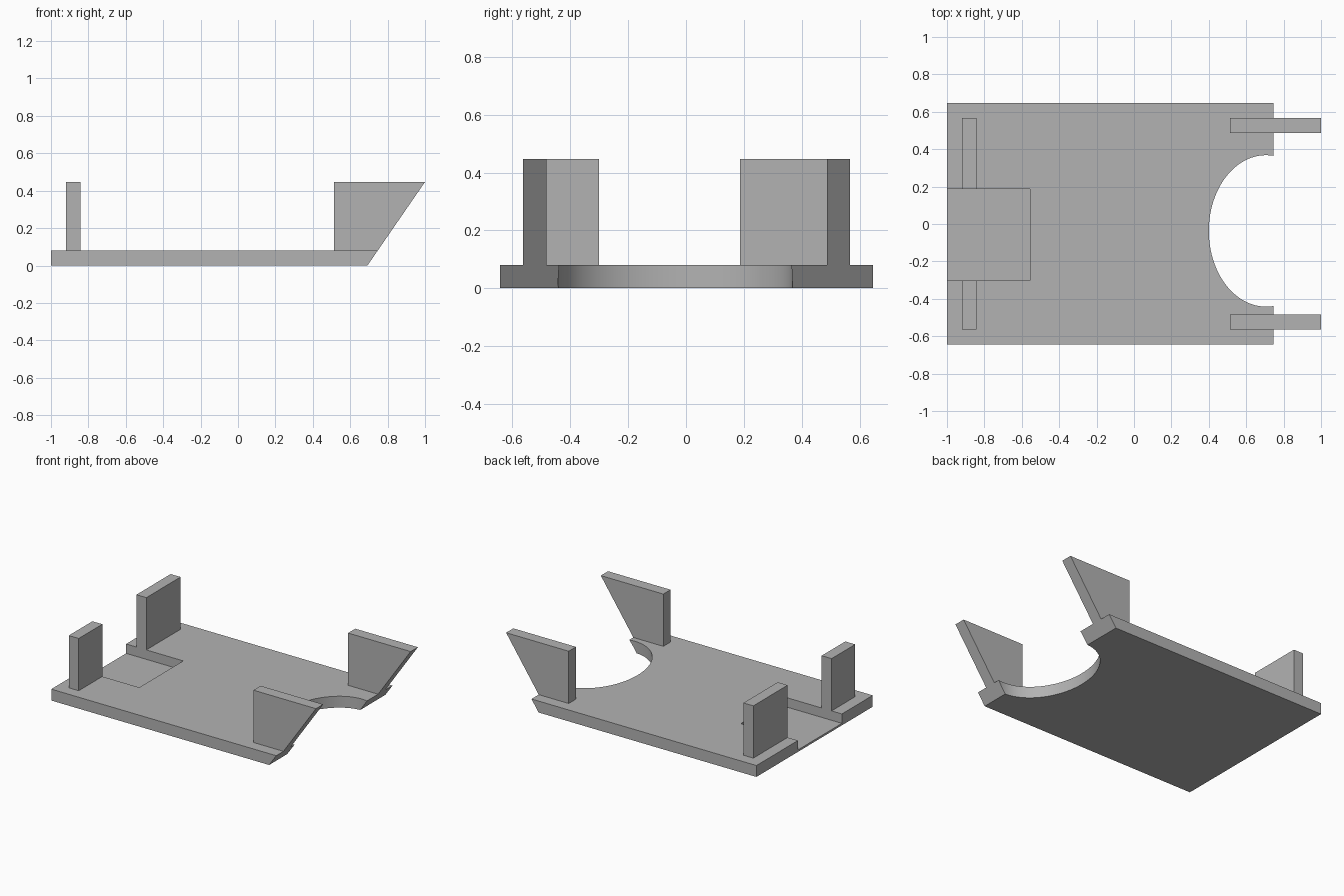
import bpy
import bmesh
import math

cube = bpy.data.objects.get("Cube")
if cube:
    bpy.data.objects.remove(cube, do_unlink=True)

# Single plain grey
grey = bpy.data.materials.new("plain grey")
grey.use_nodes = True
colour = (0.45, 0.45, 0.45, 1)
grey.diffuse_color = colour
grey.node_tree.nodes["Principled BSDF"].inputs["Base Color"].default_value = colour

BASE = 0.08      # base plate thickness
TOP = 0.447      # height of posts and fins
EDGE = 0.692     # bottom of the sloped end


def slope_x(z):
    """Position of the sloped end at a given height."""
    return EDGE + (1 - EDGE) * z / TOP


def prism(name, points, direction):
    """Extrude a closed outline along a direction."""
    bm = bmesh.new()
    face = bm.faces.new([bm.verts.new(p) for p in points])
    grown = bmesh.ops.extrude_face_region(bm, geom=[face])
    verts = [v for v in grown["geom"] if isinstance(v, bmesh.types.BMVert)]
    bmesh.ops.translate(bm, verts=verts, vec=direction)
    bmesh.ops.recalc_face_normals(bm, faces=bm.faces)
    mesh = bpy.data.meshes.new(name)
    bm.to_mesh(mesh)
    bm.free()
    mesh.materials.append(grey)
    obj = bpy.data.objects.new(name, mesh)
    bpy.context.collection.objects.link(obj)
    return obj


def side_profile(name, outline, y0, y1):
    return prism(name, [(x, y0, z) for x, z in outline], (0, y1 - y0, 0))


def box(name, x0, x1, y0, y1, z0, z1):
    return side_profile(name, [(x0, z0), (x1, z0), (x1, z1), (x0, z1)], y0, y1)


def cut(target, cutter):
    """Apply a boolean difference and discard the cutter."""
    cutter.hide_render = True
    mod = target.modifiers.new("cut", 'BOOLEAN')
    mod.operation = 'DIFFERENCE'
    mod.solver = 'EXACT'
    mod.object = cutter
    bpy.ops.object.select_all(action='DESELECT')
    bpy.context.view_layer.objects.active = target
    target.select_set(True)
    bpy.ops.object.modifier_apply(modifier=mod.name)
    bpy.data.objects.remove(cutter, do_unlink=True)


# Base plate with one sloped end
plate = side_profile("base_plate",
                     [(-1, 0), (EDGE, 0), (slope_x(BASE), BASE), (-1, BASE)],
                     -0.643, 0.647)

# Oval notch in the sloped end
steps = 96
oval = [(0.706 + 0.306 * math.cos(math.tau * i / steps),
         -0.037 + 0.405 * math.sin(math.tau * i / steps), -0.1)
        for i in range(steps)]
cut(plate, prism("notch_cutter", oval, (0, 0, 0.4)))

# Shallow pocket at the opposite end
cut(plate, box("pocket_cutter", -1.1, -0.556, -0.301, 0.187, 0.014, 0.3))
bpy.ops.object.shade_smooth_by_angle(angle=math.radians(30))

# Upright posts flanking the pocket
box("left_post", -0.92, -0.843, 0.187, 0.567, BASE, TOP)
box("right_post", -0.92, -0.843, -0.563, -0.301, BASE, TOP)

# Raked fins that continue the sloped end upwards
fin = [(0.514, BASE), (slope_x(BASE), BASE), (1, TOP), (0.514, TOP)]
for name, y in (("left_fin", 0.487), ("right_fin", -0.563)):
    side_profile(name, fin, y, y + 0.08)
